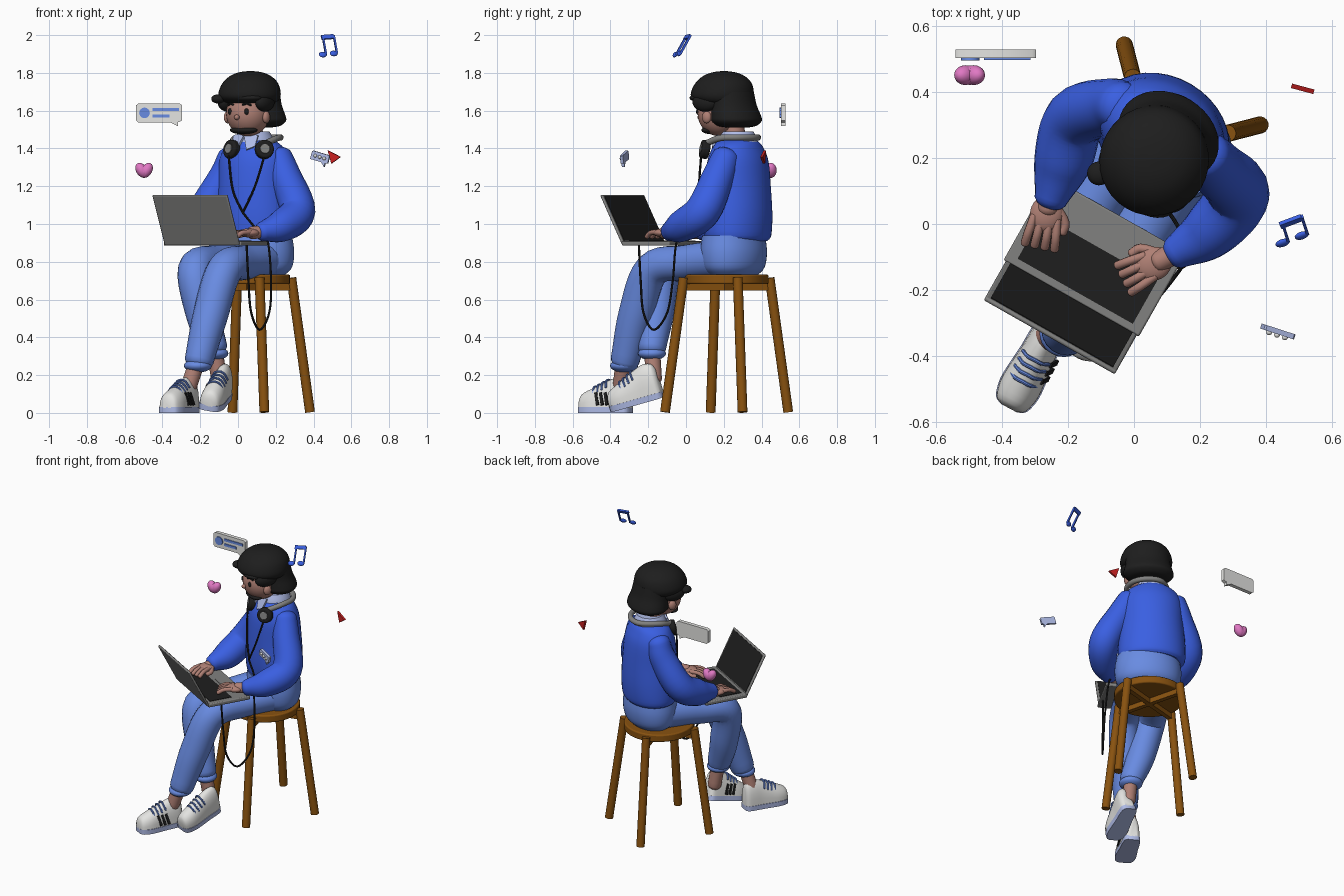
import bpy, bmesh
from math import sin, cos, pi, radians
from mathutils import Matrix, Vector

if "Cube" in bpy.data.objects:
    bpy.data.objects.remove(bpy.data.objects["Cube"])

def material(name, r, g, b):
    m = bpy.data.materials.new(name)
    m.use_nodes = True
    m.diffuse_color = (r, g, b, 1)
    m.node_tree.nodes["Principled BSDF"].inputs["Base Color"].default_value = (r, g, b, 1)
    return m

blue = material("sweater blue", .042, .115, .76)
denim = material("trouser blue", .14, .26, .76)
skin = material("skin", .43, .215, .175)
black = material("black", .013, .013, .013)
wood = material("wood", .25, .085, .005)
white = material("white", .78, .78, .76)
lavender = material("lavender", .43, .5, .8)
grey = material("grey", .22, .22, .215)
pink = material("pink", .75, .19, .55)
red = material("red", .58, .015, .015)
made = []

def at(x, y, z=0, yaw=0, pitch=0, roll=0):
    return (Matrix.Translation((x, y, z)) @ Matrix.Rotation(radians(yaw), 4, 'Z')
            @ Matrix.Rotation(radians(roll), 4, 'Y') @ Matrix.Rotation(radians(pitch), 4, 'X'))

def finish(name, bm, mat, M=Matrix(), bevel=0):
    bmesh.ops.recalc_face_normals(bm, faces=bm.faces)
    bm.transform(M)
    me = bpy.data.meshes.new(name)
    bm.to_mesh(me)
    bm.free()
    me.materials.append(mat)
    ob = bpy.data.objects.new(name, me)
    bpy.context.collection.objects.link(ob)
    if bevel:
        mod = ob.modifiers.new("bevel", 'BEVEL')
        mod.width, mod.segments = bevel, 3
    made.append(ob)
    return ob

def box(name, c, size, mat, M=Matrix(), bevel=0):
    bm = bmesh.new()
    bmesh.ops.create_cube(bm, size=1, matrix=Matrix.Translation(c) @ Matrix.Diagonal((*size, 1)))
    return finish(name, bm, mat, M, bevel)

def ball(name, c, r, mat, M=Matrix()):
    bm = bmesh.new()
    bmesh.ops.create_uvsphere(bm, u_segments=28, v_segments=16, radius=1,
                              matrix=Matrix.Translation(c) @ Matrix.Diagonal((*r, 1)))
    return finish(name, bm, mat, M)

def disc(name, r, depth, mat, M, bevel=0):
    bm = bmesh.new()
    bmesh.ops.create_cone(bm, cap_ends=True, segments=40, radius1=r, radius2=r, depth=depth)
    return finish(name, bm, mat, M, bevel)

def prism(name, outline, depth, mat, M):
    bm = bmesh.new()
    f = bm.faces.new([bm.verts.new((x, y, -depth / 2)) for x, y in outline])
    top = bmesh.ops.extrude_face_region(bm, geom=[f])["geom"]
    bmesh.ops.translate(bm, vec=(0, 0, depth), verts=[v for v in top if isinstance(v, bmesh.types.BMVert)])
    return finish(name, bm, mat, M)

def skin_rings(name, rings, mat, M=Matrix()):
    bm = bmesh.new()
    loops = [[bm.verts.new(p) for p in ring] for ring in rings]
    n = len(loops[0])
    for a, b in zip(loops, loops[1:]):
        for i in range(n):
            bm.faces.new((a[i], a[(i + 1) % n], b[(i + 1) % n], b[i]))
    bm.faces.new(loops[0])
    bm.faces.new(loops[-1])
    return finish(name, bm, mat, M)

def smooth_path(pts, sub):
    p = [Vector(q) for q in pts]
    p = [2 * p[0] - p[1]] + p + [2 * p[-1] - p[-2]]
    out = []
    for a, b, c, d in zip(p, p[1:], p[2:], p[3:]):
        for k in range(sub):
            t = k / sub
            out.append(.5 * (2 * b + (c - a) * t + (2 * a - 5 * b + 4 * c - d) * t * t
                             + (3 * b - a - 3 * c + d) * t ** 3))
    return out + [p[-2]]

def tube(name, pts, mat, r=None, M=Matrix(), seg=20, sub=6, cap=True):
    """Round tube through (x, y, z, radius) points with soft ends."""
    path = smooth_path([q if r is None else (*q, r) for q in pts], sub)
    if cap:
        def dome(end, nxt):
            d = (end - nxt).xyz.normalized()
            return [Vector((*(end.xyz + d * end.w * .7 * sin(a)), end.w * cos(a)))
                    for a in (1.5, 1.1, .75, .35)]
        path = dome(path[0], path[1]) + path + dome(path[-1], path[-2])[::-1]
    rings, n = [], None
    for i, q in enumerate(path):
        t = (path[min(i + 1, len(path) - 1)] - path[max(i - 1, 0)]).xyz.normalized()
        n = t.orthogonal() if n is None else n - t * n.dot(t)
        n.normalize()
        s = t.cross(n)
        rings.append([q.xyz + q.w * (n * cos(2 * pi * k / seg) + s * sin(2 * pi * k / seg)) for k in range(seg)])
    return skin_rings(name, rings, mat, M)

def loft(name, sections, mat, M, seg=36):
    """Stack of ellipses given as (z, y offset, x radius, y radius)."""
    return skin_rings(name, [[(rx * cos(2 * pi * k / seg), cy + ry * sin(2 * pi * k / seg), z) for k in range(seg)]
                             for z, cy, rx, ry in smooth_path(sections, 4)], mat, M)

# Stool
stool = at(.055, .215, 0, 14.5)
disc("stool_seat", .222, .05, wood, stool @ at(0, 0, .707), .008)
for i in range(4):
    tube("stool_leg", [(.235, 0, .715), (.337, 0, .004)], wood, .026, stool @ at(0, 0, 0, 90 * i), 16, 1, False)
for yaw in (0, 90):
    box("stool_crossbar", (0, 0, .665), (.46, .03, .035), wood, stool @ at(0, 0, 0, yaw))

# Torso and trousers
body = at(.085, .275, 0, -30)
loft("sweater_body", [(.91, 0, .185, .145), (.94, 0, .212, .163), (1.05, 0, .212, .172), (1.2, 0, .2, .165),
                      (1.33, 0, .195, .15), (1.4, 0, .168, .125), (1.435, 0, .125, .105), (1.45, 0, .08, .08)], blue, body)
loft("trouser_hips", [(.725, 0, .155, .11), (.77, 0, .2, .15), (.85, 0, .212, .164), (.94, 0, .2, .155)],
     denim, at(.097, .252, 0, -30))
tube("left_trouser_leg", [(.17, .2, .82, .1), (.04, 0, .797, .092), (-.07, -.18, .757, .094),
                          (-.145, -.265, .52, .093), (-.205, -.322, .28, .077)], denim)
tube("right_trouser_leg", [(.01, .28, .82, .1), (-.12, .07, .797, .092), (-.225, -.11, .757, .094),
                           (-.185, -.155, .52, .09), (-.13, -.18, .345, .074)], denim)
tube("left_ankle", [(-.215, -.33, .28), (-.26, -.345, .14)], skin, .043)
tube("right_ankle", [(-.125, -.18, .34), (-.1, -.17, .18)], skin, .043)
for side, p in (("left", (-.212, -.328, .25)), ("right", (-.125, -.18, .315))):
    ball(side + "_trouser_cuff", p, (.074, .074, .036), denim)

# Sleeves and hands
tube("left_sleeve", [(.215, .21, 1.35, .075), (.25, .17, 1.25, .085), (.315, .09, 1.07, .095),
                     (.23, -.02, .99, .085), (.13, -.085, .96, .052)], blue)
tube("right_sleeve", [(-.035, .355, 1.35, .075), (-.07, .355, 1.25, .085), (-.175, .32, 1.07, .092),
                      (-.215, .19, .99, .088), (-.25, .08, .965, .052)], blue)
for side, s, M in (("left", -1, at(.1, -.1, .953, -63)), ("right", 1, at(-.255, .075, .953, -12))):
    tube(side + "_wrist", [(0, .04, .008), (0, -.03, 0)], skin, .034, M)
    ball(side + "_palm", (0, -.045, 0), (.05, .056, .024), skin, M)
    for x in (-.035, -.012, .012, .035):
        tube(side + "_finger", [(x, -.06, .004), (x * 1.2, -.11, 0), (x * 1.3, -.145, -.02)], skin, .0135, M, 10, 3)
    tube(side + "_thumb", [(s * .025, -.02, 0), (s * .06, -.06, -.01), (s * .058, -.09, -.016)], skin, .0145, M, 10, 3)

# Shoes: sections run toe to heel as (y, half width, height)
profile = smooth_path([(-.155, .025, .04), (-.14, .05, .075), (-.09, .063, .1), (-.03, .06, .125),
                       (.03, .054, .152), (.08, .052, .168), (.125, .046, .16), (.142, .028, .13)], 3)
for side, s, M in (("left", 1, at(-.305, -.42, 0, -28)), ("right", -1, at(-.115, -.25, .05, -15, 15, 10))):
    ring = [2 * pi * k / 28 for k in range(28)]
    skin_rings(side + "_shoe", [[(w * cos(a), y, .026 + h * max(sin(a), 0) ** .8) for a in ring]
                                for y, w, h in profile], white, M)
    edge = [(w + .003, y) for y, w, h in profile]
    prism(side + "_sole", edge + [(-x, y) for x, y in reversed(edge)], .032, lavender, M @ at(0, 0, .016))
    for k in range(4):
        y, z = -.065 + k * .025, .137 + k * .012
        tube(side + "_lace", [(-.044, y + .008, z - .037), (-.025, y, z - .006), (0, y, z + .002),
                              (.025, y, z - .006), (.044, y + .008, z - .037)], denim, .006, M, 8, 3)
    for k in range(3):
        box(side + "_shoe_stripe", (0, 0, 0), (.009, .016, .07), black,
            M @ at(s * .056, -.03 + k * .028, .075, 0, 15, -s * 12))

# Neck, collar, head
tube("neck", [(0, -.01, 1.4), (0, -.035, 1.53)], skin, .06, body)
loft("shirt_collar", [(1.425, 0, .108, .108), (1.455, 0, .1, .1), (1.49, 0, .082, .082)], lavender, body)
for s in (-1, 1):
    prism("collar_flap", [(0, .045), (s * .08, .035), (s * .07, -.03), (s * .025, -.05)], .012, lavender,
          body @ at(0, -.118, 1.437, s * 15, 65))
head = at(.06, .19, 0, -30)
ball("face", (0, -.015, 1.585), (.116, .116, .12), skin, head)
ball("nose", (0, -.132, 1.565), (.014, .016, .014), skin, head)
ball("beard", (0, -.06, 1.497), (.08, .047, .022), black, head)
for s in (-1, 1):
    ball("ear", (s * .118, -.025, 1.565), (.018, .026, .032), skin, head)
    ball("eye", (s * .05, -.117, 1.595), (.013, .009, .017), black, head)
    tube("eyebrow", [(s * .03, -.122, 1.632), (s * .05, -.114, 1.638), (s * .068, -.102, 1.63)], black, .006, head, 8, 3)

# Hair: a rounded cap over a bob that flares at the nape, with locks at the temples
loft("hair_cap", [(1.638, .015, .1, .1), (1.645, .01, .14, .14), (1.67, .002, .162, .164), (1.705, .004, .162, .166),
                  (1.75, .01, .143, .147), (1.785, .012, .105, .108), (1.803, .012, .06, .06),
                  (1.81, .012, .01, .01)], black, head)
loft("hair_bob", [(1.512, .095, .08, .06), (1.52, .092, .125, .095), (1.545, .09, .157, .124),
                  (1.575, .086, .156, .123), (1.63, .072, .143, .114), (1.7, .055, .14, .115)], black, head)
for s in (-1, 1):
    ball("temple_lock", (s * .115, -.035, 1.645), (.04, .075, .05), black, head)
ball("hair_fringe", (.035, -.095, 1.668), (.095, .062, .025), black, head)
ball("hair_curl", (-.125, -.115, 1.662), (.036, .036, .024), black, head)

# Headphones and cable
for x, yaw in ((.135, 40), (-.065, -20)):
    cup = body @ at(x, -.125, 1.395, yaw, 80)
    disc("ear_cup", .05, .045, black, cup, .012)
    disc("ear_cup_cap", .026, .051, grey, cup, .003)
tube("headphone_band", [(.135, -.12, 1.425), (.155, -.02, 1.455), (.118, .07, 1.458), (.035, .112, 1.458),
                        (-.05, .09, 1.458), (-.1, -.02, 1.455), (-.065, -.12, 1.425)], grey, .017, body, 12)
split = (.025, .085, 1.06)
tube("left_cable", [(.14, .08, 1.36), (.09, .07, 1.2), split], black, .006, seg=8)
tube("right_cable", [(-.05, .175, 1.36), (-.028, .138, 1.18), split], black, .006, seg=8)
tube("long_cable", [split, (.1, .04, .97), (.155, -.045, .92), (.175, -.07, .7), (.165, -.1, .53), (.115, -.17, .44),
                    (.07, -.225, .53), (.055, -.24, .7), (.045, -.25, .9)], black, .006, seg=8, sub=8)

# Laptop
laptop = at(-.19, -.225, .897, -29.5)
box("laptop_base", (0, .145, 0), (.47, .29, .024), grey, laptop, .006)
box("keyboard", (0, .1, .0125), (.4, .15, .005), black, laptop)
box("trackpad", (0, .23, .0125), (.18, .07, .005), grey, laptop)
lid = laptop @ at(0, 0, 0, 0, 27)
box("laptop_lid", (0, 0, .14), (.455, .014, .295), grey, lid, .006)
box("laptop_screen", (0, .007, .145), (.425, .005, .262), black, lid)

# Floating message card
card = at(-.418, .515, 1.588, 0, 90)
half = [(-.122, -.04), (-.11, -.05), (.06, -.05), (.1, -.07), (.1, -.05)]
prism("message_card", half + [(.122, -.04), (.122, .04), (.11, .05), (-.11, .05), (-.122, .04)], .026, white, card)
disc("card_portrait", .028, .012, denim, card @ at(-.077, 0, .014))
box("card_line_long", (.035, .018, .014), (.14, .016, .01), denim, card)
box("card_line_short", (.01, -.016, .014), (.09, .016, .01), denim, card)

# Floating heart
for s in (-1, 1):
    ball("heart_lobe", (0, 0, 0), (.029, .03, .043), pink, at(-.497 + s * .013, .45, 1.284, 0, 0, s * 32))
ball("heart_middle", (-.497, .45, 1.28), (.03, .0295, .033), pink)

# Floating music note
note = at(.468, -.025, 1.94, 18, -30)
for x, z in ((-.028, -.05), (.034, -.043)):
    ball("note_head", (x, 0, z), (.022, .01, .016), blue, note)
    box("note_stem", (x + .018, 0, z + .055), (.009, .012, .11), blue, note)
box("note_beam", (.021, 0, .056), (.07, .012, .024), blue, note @ at(0, 0, 0, 0, 0, -5))

# Floating chat bubble
chat = at(.435, -.325, 1.352, -18, 0, 16) @ at(0, 0, 0, 0, 90)
prism("chat_bubble", [(-.05, -.022), (.015, -.022), (.036, -.042), (.036, -.022), (.05, -.018),
                      (.05, .02), (.045, .025), (-.045, .025), (-.05, .02)], .016, lavender, chat)
for x in (-.026, 0, .026):
    ball("chat_dot", (x, .002, .01), (.009, .009, .009), white, chat)

# Floating play triangle
prism("play_triangle", [(-.03, .035), (.04, 0), (-.01, -.035)], .014, red, at(.505, .41, 1.355, -15, 90))

for ob in bpy.context.selected_objects:
    ob.select_set(False)
for ob in made:
    ob.select_set(True)
bpy.context.view_layer.objects.active = made[0]
bpy.ops.object.shade_smooth_by_angle(angle=radians(40))
